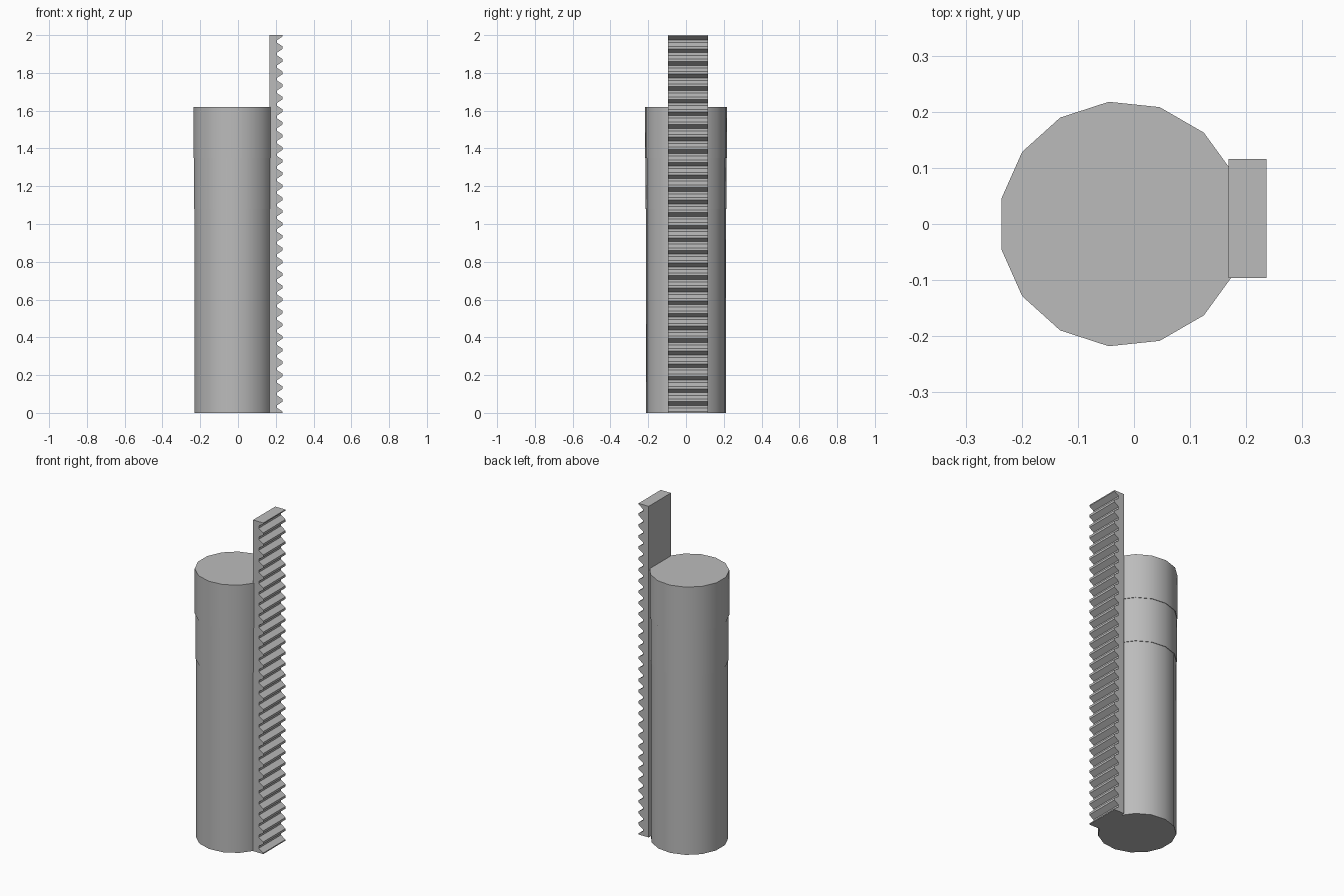
import bpy, bmesh
from math import cos, sin, tau, radians

if "Cube" in bpy.data.objects:
    bpy.data.objects.remove(bpy.data.objects["Cube"])

grey = bpy.data.materials.new("plain_grey")
grey.use_nodes = True
colour = (0.5, 0.5, 0.5, 1)
grey.diffuse_color = colour
grey.node_tree.nodes["Principled BSDF"].inputs["Base Color"].default_value = colour

AXIS_X = -0.022


def finish(bm, name):
    bmesh.ops.recalc_face_normals(bm, faces=bm.faces)
    mesh = bpy.data.meshes.new(name)
    bm.to_mesh(mesh)
    bm.free()
    mesh.materials.append(grey)
    obj = bpy.data.objects.new(name, mesh)
    bpy.context.collection.objects.link(obj)
    bpy.ops.object.select_all(action="DESELECT")
    obj.select_set(True)
    bpy.context.view_layer.objects.active = obj
    bpy.ops.object.shade_smooth_by_angle(angle=radians(30))
    return obj


def lathe(bm, profile, sides):
    """Sweep (radius, z) points; return the edges of the first and last rings."""
    rings = [[bm.verts.new((AXIS_X + r * cos(tau * i / sides), r * sin(tau * i / sides), z))
              for i in range(sides)] for r, z in profile]
    for low, high in zip(rings, rings[1:]):
        for i in range(sides):
            j = (i + 1) % sides
            bm.faces.new((low[i], low[j], high[j], high[i]))
    return [[bm.edges.get((ring[i - 1], ring[i])) for i in range(sides)]
            for ring in (rings[0], rings[-1])]


# Stepped tube: coarse outer wall, finer inner bore, joined by flat rims
bm = bmesh.new()
outer = lathe(bm, [(0.213, 0), (0.213, 1.08), (0.216, 1.08), (0.216, 1.35),
                   (0.219, 1.35), (0.219, 1.62)], 15)
inner = lathe(bm, [(0.175, 0), (0.175, 0.07), (0.19, 0.07), (0.19, 1.08),
                   (0.192, 1.08), (0.192, 1.35), (0.2, 1.35), (0.2, 1.62)], 20)
for outer_ring, inner_ring in zip(outer, inner):
    bmesh.ops.bridge_loops(bm, edges=outer_ring + inner_ring)
finish(bm, "stepped_tube")

# Toothed rack: side profile with repeated teeth, extruded across its width
TEETH, BACK, ROOT, TIP = 30, 0.168, 0.206, 0.236
pitch = 2 / TEETH
profile = [(BACK, 0), (TIP, 0)]
for k in range(TEETH):
    for x, t in ((TIP, 0.1), (ROOT, 0.4), (ROOT, 0.6), (TIP, 0.9)):
        profile.append((x, (k + t) * pitch))
profile += [(TIP, 2), (BACK, 2)]

bm = bmesh.new()
side = bm.faces.new([bm.verts.new((x, -0.096, z)) for x, z in profile])
swept = bmesh.ops.extrude_face_region(bm, geom=[side])["geom"]
bmesh.ops.translate(bm, vec=(0, 0.212, 0),
                    verts=[v for v in swept if isinstance(v, bmesh.types.BMVert)])
finish(bm, "toothed_rack")
